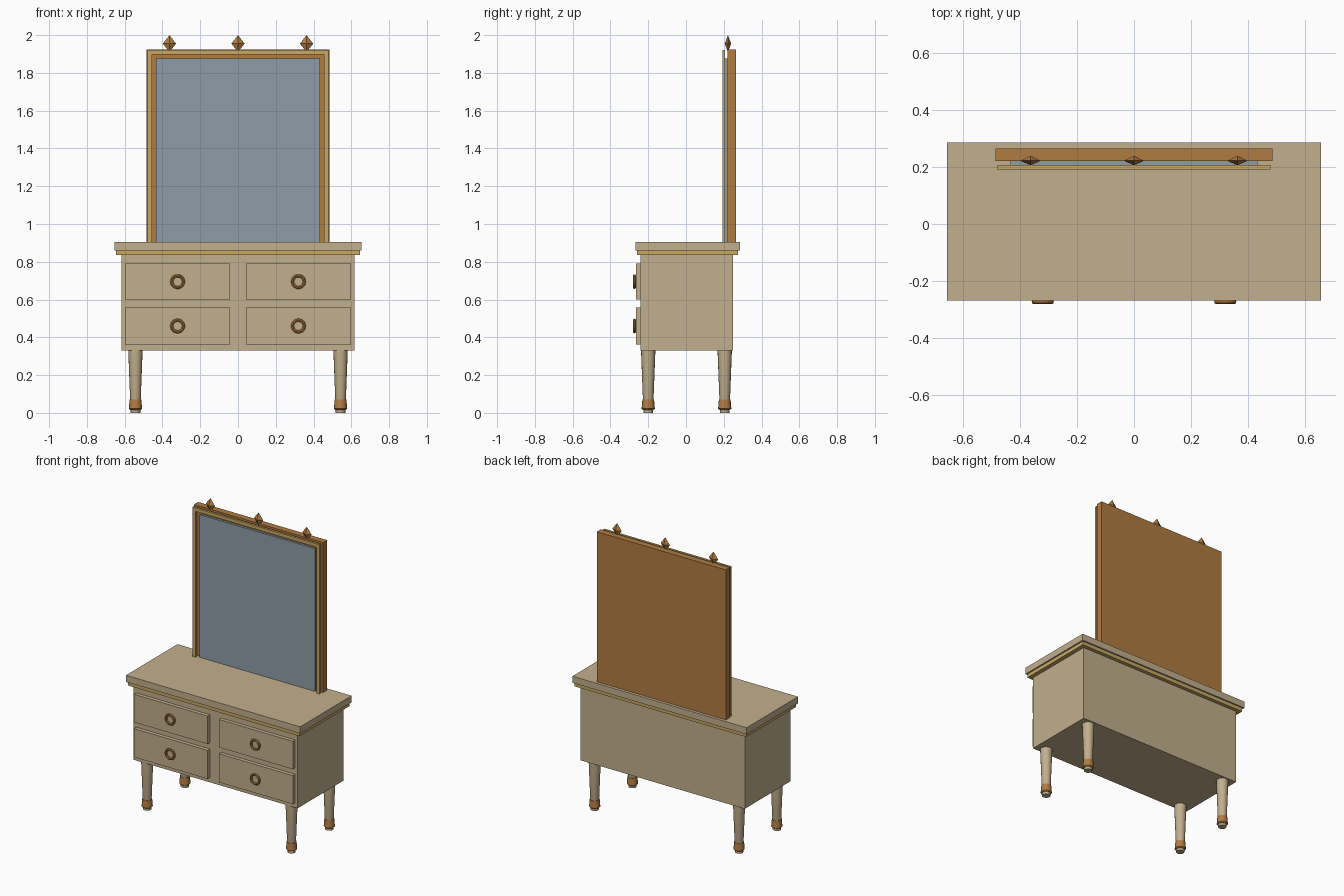
import bpy
import bmesh
import math
from mathutils import Matrix

if "Cube" in bpy.data.objects:
    bpy.data.objects.remove(bpy.data.objects["Cube"], do_unlink=True)


def material(name, r, g, b):
    m = bpy.data.materials.new(name)
    m.use_nodes = True
    m.diffuse_color = (r, g, b, 1)
    m.node_tree.nodes["Principled BSDF"].inputs["Base Color"].default_value = (r, g, b, 1)
    return m


CREAM = material("cream wood", 0.54, 0.43, 0.27)
GOLD = material("gold trim", 0.58, 0.39, 0.13)
BROWN = material("brown wood", 0.44, 0.2, 0.055)
GLASS = material("mirror glass", 0.27, 0.34, 0.39)


def finish(name, bm, mat, smooth=False):
    bmesh.ops.recalc_face_normals(bm, faces=bm.faces)
    mesh = bpy.data.meshes.new(name)
    bm.to_mesh(mesh)
    bm.free()
    mesh.materials.append(mat)
    obj = bpy.data.objects.new(name, mesh)
    bpy.context.collection.objects.link(obj)
    if smooth:
        bpy.ops.object.select_all(action="DESELECT")
        obj.select_set(True)
        bpy.context.view_layer.objects.active = obj
        bpy.ops.object.shade_smooth_by_angle(angle=math.radians(30))
    return obj


def box(name, mat, x, y, z):
    """Box from (low, high) pairs on each axis."""
    bm = bmesh.new()
    size = Matrix.Diagonal((x[1] - x[0], y[1] - y[0], z[1] - z[0], 1))
    centre = Matrix.Translation((sum(x) / 2, sum(y) / 2, sum(z) / 2))
    bmesh.ops.create_cube(bm, size=1, matrix=centre @ size)
    return finish(name, bm, mat)


def turned(name, mat, place, profile, sides=16):
    """Closed turned solid from (radius, height) points."""
    bm = bmesh.new()
    rings = []
    for r, z in profile:
        rings.append([bm.verts.new((r * math.cos(a), r * math.sin(a), z))
                      for a in (math.tau * i / sides for i in range(sides))])
    for low, high in zip(rings, rings[1:]):
        for i in range(sides):
            j = (i + 1) % sides
            bm.faces.new((low[i], low[j], high[j], high[i]))
    bm.faces.new(rings[0])
    bm.faces.new(rings[-1])
    bm.transform(Matrix.Translation(place))
    return finish(name, bm, mat, True)


def ring(name, mat, place, major, minor, around=24, section=8):
    """Ring handle facing the front."""
    bm = bmesh.new()
    grid = []
    for i in range(around):
        a = math.tau * i / around
        row = []
        for k in range(section):
            b = math.tau * k / section
            r = major + minor * math.cos(b)
            row.append(bm.verts.new((r * math.cos(a), minor * math.sin(b), r * math.sin(a))))
        grid.append(row)
    for i in range(around):
        here, there = grid[i], grid[(i + 1) % around]
        for k in range(section):
            n = (k + 1) % section
            bm.faces.new((here[k], there[k], there[n], here[n]))
    bm.transform(Matrix.Translation(place))
    return finish(name, bm, mat, True)


# Cabinet, trim and top
box("cabinet_body", CREAM, (-0.617, 0.617), (-0.24, 0.25), (0.33, 0.84))
box("top_trim", GOLD, (-0.645, 0.645), (-0.26, 0.275), (0.835, 0.862))
box("table_top", CREAM, (-0.655, 0.655), (-0.268, 0.285), (0.86, 0.905))

# Drawers with ring handles
for side, s in (("left", 1), ("right", -1)):
    for row, low, high in (("upper", 0.6, 0.79), ("lower", 0.363, 0.557)):
        box(f"{row}_{side}_drawer", CREAM, sorted((s * 0.043, s * 0.598)),
            (-0.265, -0.235), (low, high))
        ring(f"{row}_{side}_handle", BROWN, (s * 0.32, -0.273, (low + high) / 2), 0.031, 0.008)

# Tapered legs with brown caps
for side, s in (("left", 1), ("right", -1)):
    for end, y in (("front", -0.2), ("back", 0.205)):
        place = (s * 0.543, y, 0)
        turned(f"{end}_{side}_leg", CREAM, place,
               [(0.026, 0), (0.026, 0.06), (0.028, 0.07), (0.038, 0.33)])
        turned(f"{end}_{side}_leg_cap", BROWN, place,
               [(0.028, 0.016), (0.035, 0.022), (0.031, 0.07)])

# Mirror: back board, glass and the slim frame in front
box("mirror_back", BROWN, (-0.485, 0.485), (0.221, 0.265), (0.89, 1.925))
box("mirror_glass", GLASS, (-0.433, 0.433), (0.207, 0.222), (0.89, 1.875))
box("frame_top", GOLD, (-0.478, 0.478), (0.192, 0.207), (1.897, 1.92))
for side, s in (("left", 1), ("right", -1)):
    box(f"frame_{side}", GOLD, sorted((s * 0.455, s * 0.478)), (0.192, 0.207), (0.89, 1.897))

# Pointed finials on the back board
for label, x in (("left", 0.363), ("middle", 0), ("right", -0.363)):
    bm = bmesh.new()
    belt = [bm.verts.new(p) for p in
            ((0.035, 0, 1.955), (0, 0.017, 1.955), (-0.035, 0, 1.955), (0, -0.017, 1.955))]
    for tip in (bm.verts.new((0, 0, 2)), bm.verts.new((0, 0, 1.91))):
        for i in range(4):
            bm.faces.new((belt[i], belt[(i + 1) % 4], tip))
    bm.transform(Matrix.Translation((x, 0.222, 0)))
    finish(f"{label}_finial", bm, BROWN)
